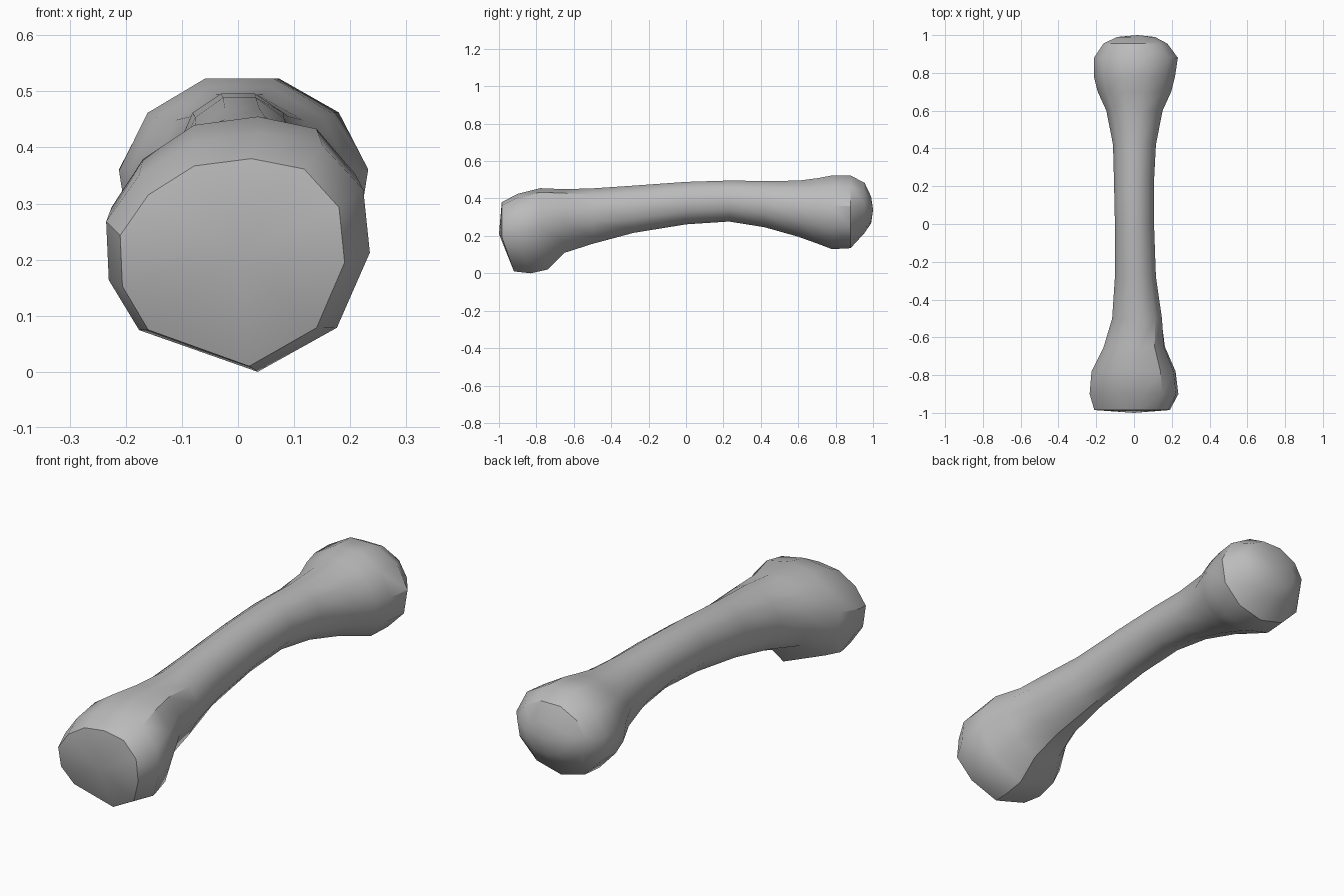
import bpy
import bmesh
from math import sin, cos, pi, radians

if "Cube" in bpy.data.objects:
    bpy.data.objects.remove(bpy.data.objects["Cube"], do_unlink=True)

# Unit outline of the lumpy front knuckle, clockwise from the top
KNUCKLE = [(.17, 1), (.64, .9), (.95, .53), (1, 0), (.75, -.63), (.15, -1),
           (-.75, -.65), (-.98, -.23), (-1, .26), (-.75, .65), (-.34, .93)]
SIDES = len(KNUCKLE)

# Cross-sections along the bone: y, left x, right x, low z, high z, lean of the underside
SECTIONS = [
    (-.985, -.21, .19, .01, .38, .065),
    (-.9, -.235, .235, 0, .425, .07),
    (-.78, -.225, .22, .02, .455, .04),
    (-.65, -.16, .165, .11, .45, 0),
    (-.5, -.115, .15, .16, .455, 0),
    (-.28, -.1, .115, .22, .47, 0),
    (0, -.1, .105, .265, .49, 0),
    (.23, -.105, .105, .28, .497, 0),
    (.42, -.11, .115, .25, .495, 0),
    (.6, -.145, .15, .2, .497, 0),
    (.7, -.19, .195, .165, .51, 0),
    (.78, -.21, .215, .135, .525, 0),
    (.88, -.21, .23, .14, .525, 0),
    (.955, -.16, .175, .22, .485, 0),
    (.99, -.09, .11, .27, .41, 0),
]


def smoothstep(low, high, value):
    t = min(max((value - low) / (high - low), 0), 1)
    return t * t * (3 - 2 * t)


def add_ring(bm, y, x0, x1, z0, z1, lean):
    """One cross-section, changing from the knuckle outline to a round one."""
    blend = smoothstep(-.75, -.3, y)
    ring = []
    for i, (u, v) in enumerate(KNUCKLE):
        angle = 2 * pi * (i + .5) / SIDES
        u += (sin(angle) * 1.02 - u) * blend
        v += (cos(angle) * 1.03 - v) * blend
        x = (x0 + x1) / 2 + u * (x1 - x0) / 2
        z = (z0 + z1) / 2 + v * (z1 - z0) / 2
        ring.append(bm.verts.new((x, y + lean * max(0, -v), z)))
    return ring


def add_cap(bm, ring, tip):
    """Close an end with a shallow fan."""
    centre = bm.verts.new(tip)
    for i in range(SIDES):
        bm.faces.new((ring[i], ring[(i + 1) % SIDES], centre))


# Bone: shaft and both knuckles in one lofted surface
bm = bmesh.new()
rings = [add_ring(bm, *section) for section in SECTIONS]
for a, b in zip(rings, rings[1:]):
    for i in range(SIDES):
        j = (i + 1) % SIDES
        bm.faces.new((a[i], a[j], b[j], b[i]))
add_cap(bm, rings[0], (0, -1, .21))
add_cap(bm, rings[-1], (.02, 1, .34))
bmesh.ops.recalc_face_normals(bm, faces=bm.faces)
mesh = bpy.data.meshes.new("bone")
bm.to_mesh(mesh)
bm.free()
bone = bpy.data.objects.new("bone", mesh)
bpy.context.collection.objects.link(bone)

# Plain grey surface
grey = bpy.data.materials.new("bone grey")
grey.use_nodes = True
colour = (.5, .5, .5, 1)
grey.diffuse_color = colour
grey.node_tree.nodes["Principled BSDF"].inputs["Base Color"].default_value = colour
mesh.materials.append(grey)

bpy.ops.object.select_all(action="DESELECT")
bone.select_set(True)
bpy.context.view_layer.objects.active = bone
bpy.ops.object.shade_smooth_by_angle(angle=radians(35))
